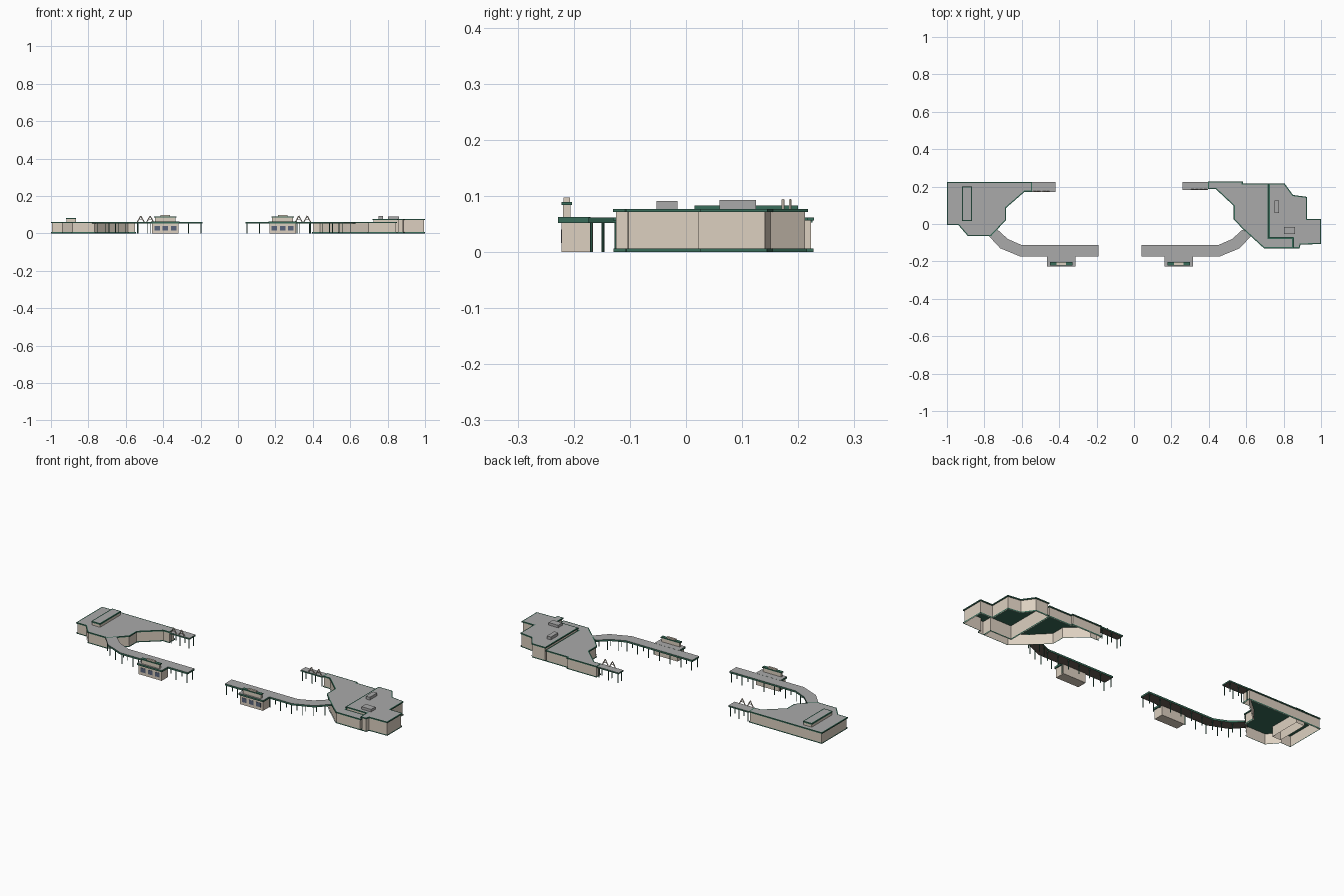
import bpy, bmesh, math
from mathutils import Vector

if "Cube" in bpy.data.objects:
    bpy.data.objects.remove(bpy.data.objects["Cube"])


def mat(name, *rgb):
    m = bpy.data.materials.new(name)
    m.diffuse_color = (*rgb, 1)
    m.use_nodes = True
    m.node_tree.nodes["Principled BSDF"].inputs["Base Color"].default_value = m.diffuse_color
    return m


CREAM = mat("cream_wall", 0.72, 0.63, 0.53)
GREEN = mat("green_trim", 0.04, 0.15, 0.10)
GREY = mat("roof_grey", 0.40, 0.40, 0.40)
GLASS = mat("window_blue", 0.10, 0.13, 0.20)
BROWN = mat("soffit_brown", 0.14, 0.11, 0.09)


def finish(bm, name, mats):
    me = bpy.data.meshes.new(name)
    bm.to_mesh(me)
    bm.free()
    for m in mats:
        me.materials.append(m)
    ob = bpy.data.objects.new(name, me)
    bpy.context.collection.objects.link(ob)
    return ob


def offset(pts, d):
    # grow (d > 0) or shrink a counter-clockwise outline
    out, n = [], len(pts)
    for i in range(n):
        p, a, b = (Vector(pts[j % n]) for j in (i, i - 1, i + 1))
        e, f = (p - a).normalized(), (b - p).normalized()
        n1, n2 = Vector((e.y, -e.x)), Vector((f.y, -f.x))
        out.append(tuple(p + (n1 + n2) * (d / (1 + n1.dot(n2)))))
    return out


def walls(name, pts, z0, z1, m):
    bm = bmesh.new()
    lo = [bm.verts.new((*p, z0)) for p in pts]
    hi = [bm.verts.new((*p, z1)) for p in pts]
    n = len(pts)
    for i in range(n):
        j = (i + 1) % n
        bm.faces.new((lo[i], lo[j], hi[j], hi[i]))
    return finish(bm, name, [m])


def slab(name, pts, z0, z1, rim=0.0, under=GREEN):
    # roof plate: green edge, grey top with optional green rim
    bm = bmesh.new()
    n = len(pts)
    lo = [bm.verts.new((*p, z0)) for p in pts]
    hi = [bm.verts.new((*p, z1)) for p in pts]
    for i in range(n):
        j = (i + 1) % n
        bm.faces.new((lo[i], lo[j], hi[j], hi[i]))
    bm.faces.new(lo[::-1]).material_index = 2
    if rim:
        inn = [bm.verts.new((*p, z1)) for p in offset(pts, -rim)]
        for i in range(n):
            j = (i + 1) % n
            bm.faces.new((hi[i], hi[j], inn[j], inn[i]))
        hi = inn
    bm.faces.new(hi).material_index = 1
    return finish(bm, name, [GREEN, GREY, under])


def rect(x0, x1, y0, y1):
    return [(x0, y0), (x1, y0), (x1, y1), (x0, y1)]


def box(name, x0, x1, y0, y1, z0, z1, m):
    bm = bmesh.new()
    bmesh.ops.create_cube(bm, size=1)
    for v in bm.verts:
        v.co = ((x0 + x1) / 2 + v.co.x * (x1 - x0), (y0 + y1) / 2 + v.co.y * (y1 - y0),
                (z0 + z1) / 2 + v.co.z * (z1 - z0))
    return finish(bm, name, [m])


def bar(name, a, b, r, m):
    a, b = Vector(a), Vector(b)
    bm = bmesh.new()
    bmesh.ops.create_cone(bm, cap_ends=True, segments=6, radius1=r, radius2=r, depth=(b - a).length)
    ob = finish(bm, name, [m])
    ob.location = (a + b) / 2
    ob.rotation_euler = (b - a).to_track_quat('Z', 'Y').to_euler()
    return ob


def building(name, pts, h):
    walls(name + "_walls", offset(pts, -0.005), 0, h - 0.006, CREAM)
    walls(name + "_base_trim", offset(pts, -0.001), 0, 0.006, GREEN)
    slab(name + "_roof", pts, h - 0.006, h, 0.006)


# Left building
building("left_building", [(-1, -.005), (-.94, -.005), (-.888, -.065), (-.765, -.065), (-.685, .02),
                           (-.685, .085), (-.585, .172), (-.545, .172), (-.545, .225), (-1, .225)], .062)
walls("left_roof_box_walls", rect(-.918, -.867, .017, .198), 0, .078, CREAM)
slab("left_roof_box_top", rect(-.92, -.865, .015, .2), .076, .083, .006)

# Right building: low wing and taller wing
building("right_low_wing", [(.695, -.13), (.85, -.13), (.85, -.075), (.72, -.075), (.72, .217), (.582, .217),
                            (.582, .228), (.395, .228), (.395, .187), (.437, .187), (.533, .097),
                            (.533, .025), (.58, -.025)], .062)
building("right_tall_wing", [(.72, -.075), (.85, -.075), (.85, -.13), (.885, -.13), (.89, -.11), (1, -.107),
                             (1, .027), (.925, .027), (.925, .145), (.85, .155), (.805, .217), (.72, .217)], .077)
box("roof_unit_a", .75, .775, .06, .125, .077, .093, GREY)
box("roof_unit_b", .803, .862, -.053, -.015, .077, .091, GREY)

# Rear entrance canopies with posts and A-frame ornaments
for side, x0, x1, y0, xs in (("left", -.545, -.42, .17, (-.52, -.47)), ("right", .26, .395, .183, (.325, .37))):
    slab(side + "_canopy", rect(x0, x1, y0, .225), .053, .061, 0, BROWN)
    for k in range(3):
        x = x0 + .008 + (x1 - x0 - .016) * k / 2
        for y in (y0 + .006, .218):
            bar(side + "_canopy_post", (x, y, 0), (x, y, .054), .0025, GREEN)
    for x in xs:
        for s in (-1, 1):
            bar(side + "_ornament_leg", (x + s * .018, y0 + .003, .061), (x, y0 + .003, .093), .0028, CREAM)
        bar(side + "_ornament_tie", (x - .01, y0 + .003, .075), (x + .01, y0 + .003, .075), .0022, CREAM)

# Covered walkways and booths, the right one mirrored about x = -0.075
inner = [(-.73, -.03), (-.675, -.08), (-.6, -.113), (-.19, -.113)]
outer = [(-.78, -.06), (-.715, -.13), (-.608, -.174), (-.19, -.174)]
for side, f in (("left", lambda x: x), ("right", lambda x: -.15 - x)):
    pts = [(f(x), y) for x, y in outer + inner[::-1]]
    if side == "right":
        pts.reverse()
    slab(side + "_walkway_roof", pts, .052, .062, 0, BROWN)
    posts = [(-.75, -.085), (-.707, -.125), (-.655, -.148), (-.69, -.075), (-.64, -.1)]
    posts += [(-.6 + .067 * k, y) for k in range(7) for y in (-.169, -.119)]
    for x, y in posts:
        bar(side + "_walkway_post", (f(x), y, 0), (f(x), y, .053), .0025, GREEN)

    def bx(name, x0, x1, *rest):
        a, b = sorted((f(x0), f(x1)))
        box(side + "_" + name, a, b, *rest)

    bx("booth", -.46, -.318, -.222, -.166, 0, .053, CREAM)
    a, b = sorted((f(-.466), f(-.312)))
    slab(side + "_booth_roof", rect(a, b, -.228, -.17), .052, .0625)
    for k in range(3):
        x = -.447 + .044 * k
        bx("booth_window", x, x + .029, -.2232, -.2215, .016, .040, GLASS)
    bx("cupola", -.445, -.333, -.219, -.206, .062, .084, CREAM)
    bx("cupola_band", -.449, -.329, -.222, -.203, .084, .089, GREEN)
    bx("cupola_top", -.415, -.363, -.218, -.207, .089, .097, CREAM)
